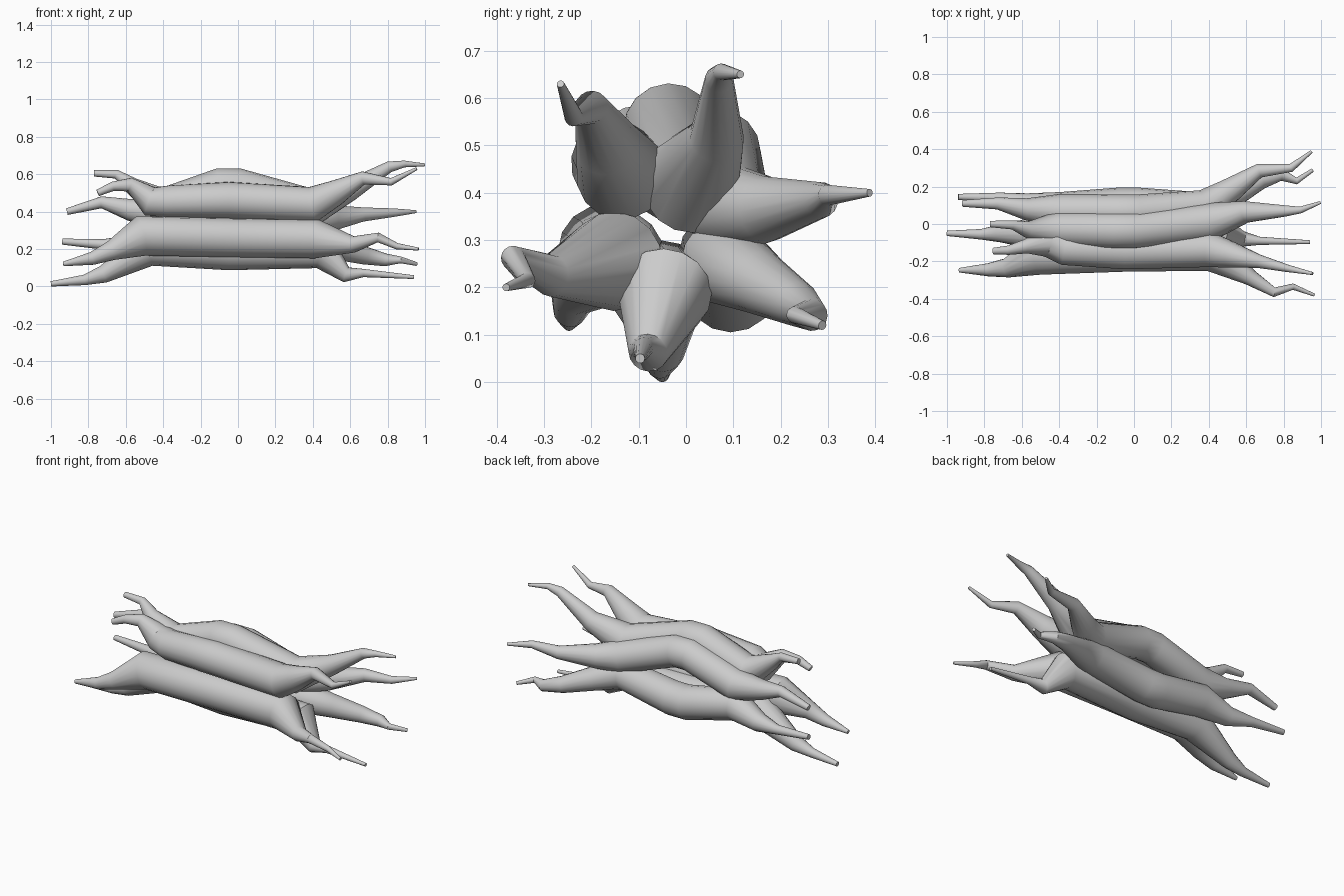
import bpy

# Tapering strand: round tube along a kinked path of (x, y, z, radius)
def strand(name, pts):
    cu = bpy.data.curves.new(name, 'CURVE')
    cu.dimensions = '3D'
    cu.bevel_depth = 1.0
    cu.bevel_resolution = 6
    cu.use_fill_caps = True
    sp = cu.splines.new('POLY')
    sp.points.add(len(pts) - 1)
    for p, (x, y, z, r) in zip(sp.points, pts):
        p.co = (x, y, z, 1)
        p.radius = r
    sp.use_smooth = True
    ob = bpy.data.objects.new(name, cu)
    bpy.context.collection.objects.link(ob)
    bpy.ops.object.select_all(action='DESELECT')
    ob.select_set(True)
    bpy.context.view_layer.objects.active = ob
    bpy.ops.object.convert(target='MESH')
    bpy.ops.object.shade_smooth_by_angle(angle=0.7)

# Front strands
strand("front_upper_strand", [
    (-0.75, -0.145, 0.50, 0.018), (-0.67, -0.14, 0.535, 0.025), (-0.58, -0.12, 0.545, 0.038),
    (-0.47, -0.095, 0.455, 0.08), (-0.37, -0.135, 0.455, 0.086), (-0.05, -0.145, 0.462, 0.098),
    (0.40, -0.135, 0.438, 0.097),
    (0.52, -0.165, 0.50, 0.07), (0.67, -0.20, 0.58, 0.036), (0.82, -0.237, 0.56, 0.02),
    (0.955, -0.265, 0.63, 0.008)])
strand("front_lower_strand", [
    (-0.935, -0.247, 0.12, 0.012), (-0.78, -0.245, 0.15, 0.035), (-0.68, -0.235, 0.19, 0.052),
    (-0.52, -0.165, 0.27, 0.108), (-0.05, -0.15, 0.262, 0.105), (0.42, -0.15, 0.255, 0.105),
    (0.62, -0.285, 0.225, 0.044), (0.75, -0.365, 0.262, 0.026), (0.85, -0.335, 0.215, 0.017),
    (0.965, -0.38, 0.20, 0.008)])
# Top and bottom strands
strand("top_strand", [
    (-0.77, 0.0, 0.605, 0.017), (-0.65, -0.005, 0.60, 0.024), (-0.57, -0.03, 0.54, 0.045),
    (-0.42, -0.03, 0.435, 0.095), (-0.10, -0.035, 0.535, 0.097), (0.0, -0.035, 0.535, 0.097),
    (0.40, 0.01, 0.42, 0.105), (0.60, 0.065, 0.515, 0.058), (0.81, 0.07, 0.64, 0.03),
    (0.89, 0.075, 0.655, 0.018), (0.997, 0.115, 0.65, 0.008)])
strand("bottom_strand", [
    (-1.0, -0.05, 0.014, 0.014), (-0.82, -0.055, 0.035, 0.028), (-0.72, -0.05, 0.065, 0.047),
    (-0.48, -0.05, 0.205, 0.097), (-0.05, -0.055, 0.19, 0.103), (0.46, -0.045, 0.19, 0.10),
    (0.58, -0.08, 0.062, 0.042), (0.67, -0.09, 0.072, 0.022), (0.94, -0.097, 0.05, 0.01)])
# Back strands
strand("back_upper_strand", [
    (-0.915, 0.11, 0.40, 0.018), (-0.73, 0.11, 0.45, 0.032), (-0.58, 0.08, 0.41, 0.058),
    (-0.40, 0.068, 0.385, 0.093), (-0.08, 0.065, 0.485, 0.093), (0.02, 0.065, 0.485, 0.093),
    (0.38, 0.09, 0.365, 0.095), (0.50, 0.17, 0.365, 0.07), (0.67, 0.285, 0.385, 0.038),
    (0.84, 0.30, 0.395, 0.022), (0.95, 0.388, 0.40, 0.008)])
strand("back_lower_strand", [
    (-0.94, 0.145, 0.24, 0.016), (-0.72, 0.14, 0.225, 0.028), (-0.58, 0.11, 0.22, 0.055),
    (-0.40, 0.078, 0.27, 0.093), (-0.08, 0.095, 0.205, 0.1), (0.02, 0.095, 0.205, 0.1),
    (0.38, 0.08, 0.255, 0.092), (0.53, 0.155, 0.21, 0.068), (0.68, 0.235, 0.165, 0.048),
    (0.79, 0.265, 0.142, 0.034), (0.87, 0.23, 0.142, 0.018), (0.955, 0.288, 0.12, 0.01)])
